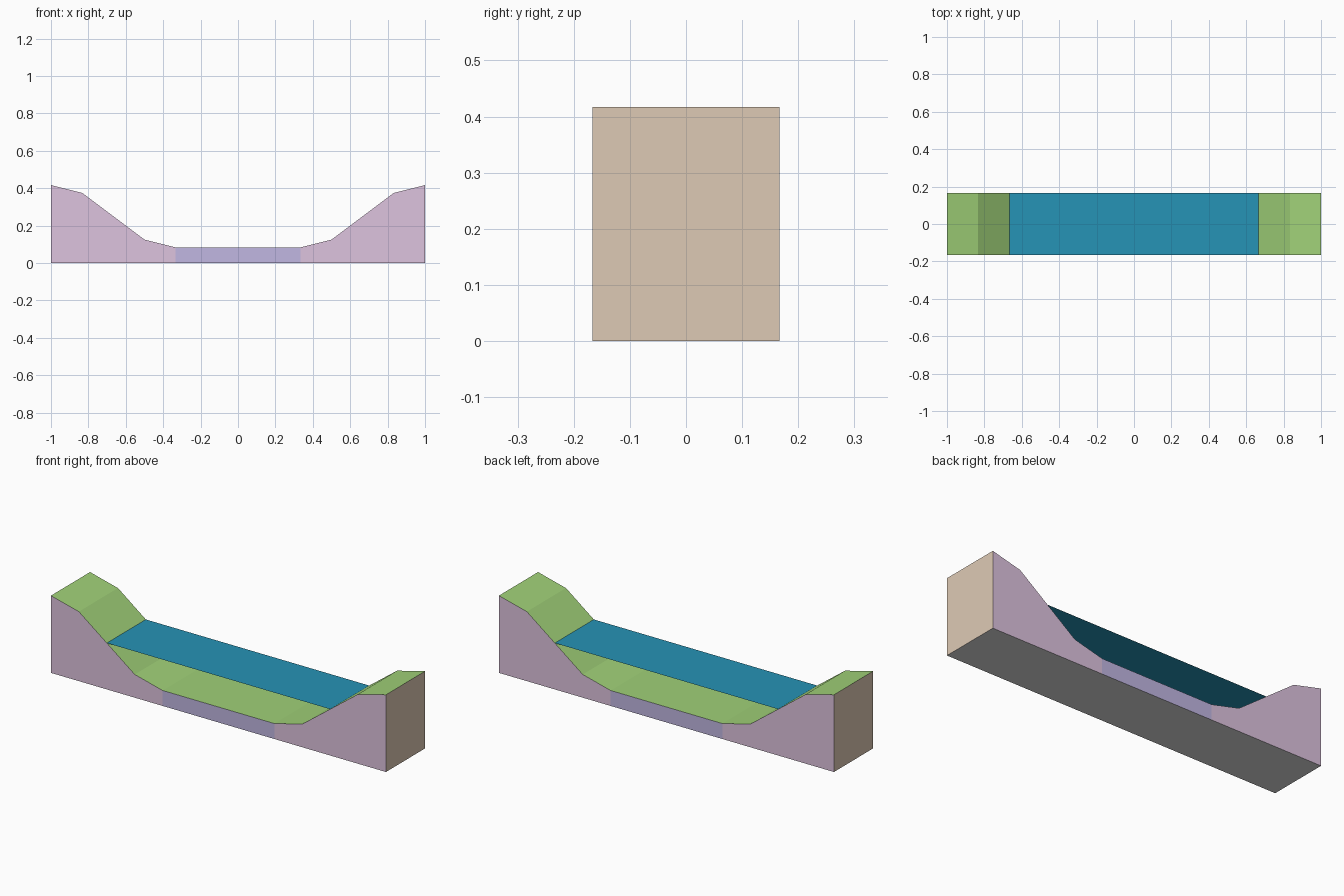
import bpy, bmesh

if "Cube" in bpy.data.objects:
    bpy.data.objects.remove(bpy.data.objects["Cube"])


def material(name, rgb):
    """Flat material from 0-255 sRGB values."""
    lin = [((c / 255 + 0.055) / 1.055) ** 2.4 for c in rgb]
    m = bpy.data.materials.new(name)
    m.diffuse_color = (*lin, 1)
    m.use_nodes = True
    m.node_tree.nodes["Principled BSDF"].inputs["Base Color"].default_value = m.diffuse_color
    return m


def make_object(name, bm, mats):
    mesh = bpy.data.meshes.new(name)
    bm.to_mesh(mesh)
    bm.free()
    for m in mats:
        mesh.materials.append(m)
    obj = bpy.data.objects.new(name, mesh)
    bpy.context.collection.objects.link(obj)
    return obj


grass = material("grass_green", (160, 209, 120))
bank = material("bank_mauve", (222, 196, 223))
bed = material("bed_lilac", (193, 183, 226))
end = material("end_tan", (222, 202, 181))
base = material("base_grey", (222, 222, 222))
water = material("water_blue", (38, 147, 182))

HALF_W = 1 / 6

# River channel: half profile mirrored, then extruded across y
half = [(1 / 3, 1 / 12), (0.5, 0.125), (5 / 6, 0.375), (1, 5 / 12)]
profile = [(-x, z) for x, z in reversed(half)] + half
bm = bmesh.new()
rows = []
for x, z in profile:
    rows.append([bm.verts.new((x, y, h)) for y, h in
                 ((-HALF_W, 0), (HALF_W, 0), (HALF_W, z), (-HALF_W, z))])
for a, b in zip(rows, rows[1:]):
    for i in range(4):
        j = (i + 1) % 4
        bm.faces.new((a[i], a[j], b[j], b[i]))
bm.faces.new(rows[0])
bm.faces.new(rows[-1])
bmesh.ops.recalc_face_normals(bm, faces=bm.faces)

# Colour by face direction; the flat middle of the sides is lilac
for f in bm.faces:
    n = f.normal
    if n.z > 0.5:
        f.material_index = 0
    elif n.z < -0.5:
        f.material_index = 4
    elif abs(n.x) > 0.5:
        f.material_index = 3
    else:
        f.material_index = 2 if abs(f.calc_center_median().x) < 0.3 else 1
make_object("river_channel", bm, [grass, bank, bed, end, base])

# Water surface: single sheet meeting the slopes at mid height
bm = bmesh.new()
bm.faces.new([bm.verts.new((x * 2 / 3, y * HALF_W, 0.25))
              for x, y in ((-1, -1), (1, -1), (1, 1), (-1, 1))])
make_object("water_surface", bm, [water])
